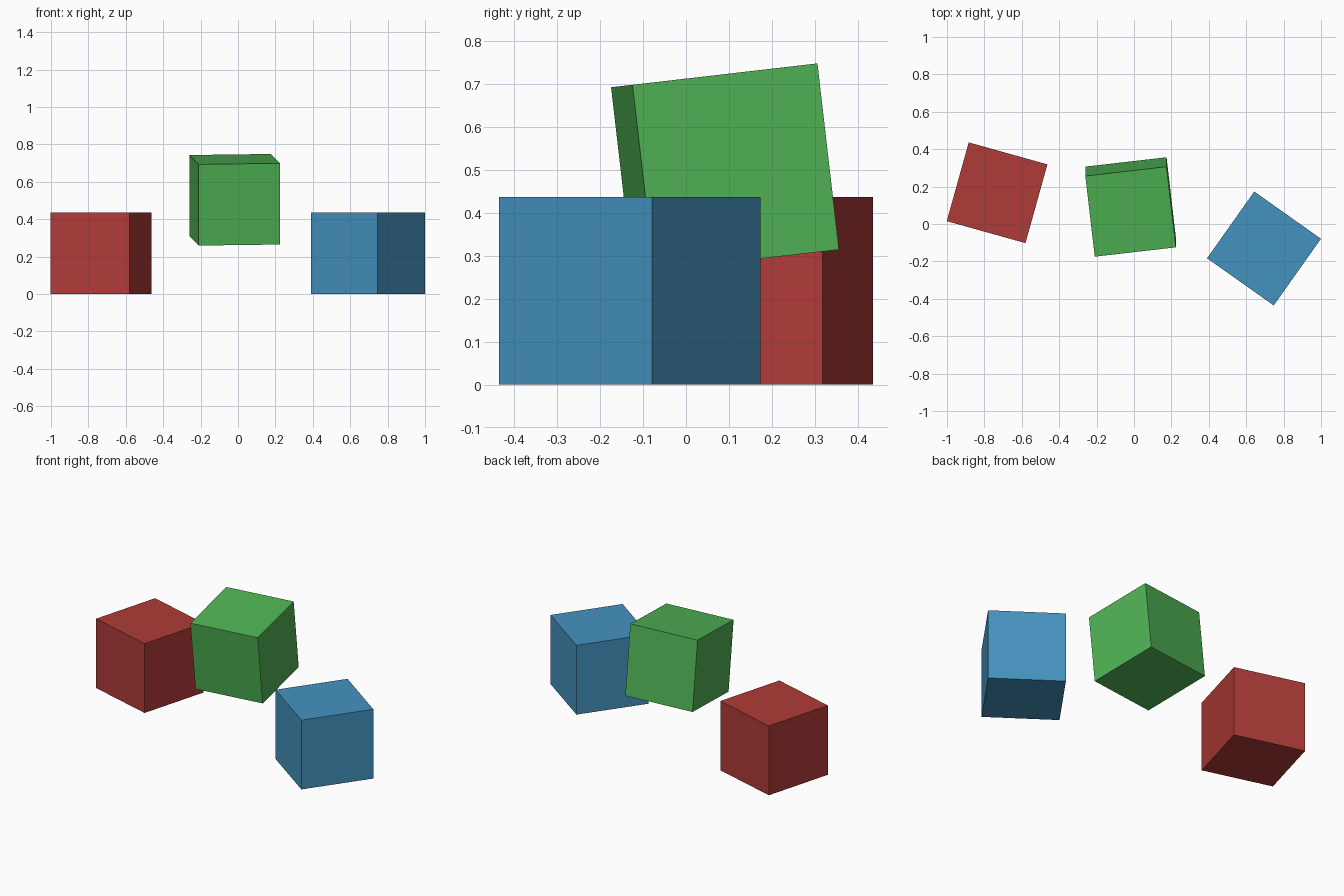
import bpy
from math import radians

if "Cube" in bpy.data.objects:
    bpy.data.objects.remove(bpy.data.objects["Cube"])

SIZE = 0.437


def block(name, location, tilt, turn, color):
    bpy.ops.mesh.primitive_cube_add(size=SIZE, location=location)
    obj = bpy.context.object
    obj.name = name
    # turn about z first, then tip about x
    obj.rotation_mode = 'ZYX'
    obj.rotation_euler = (radians(tilt), 0, radians(turn))
    mat = bpy.data.materials.new(name + "_paint")
    mat.diffuse_color = (*color, 1)
    mat.use_nodes = True
    mat.node_tree.nodes["Principled BSDF"].inputs["Base Color"].default_value = mat.diffuse_color
    obj.data.materials.append(mat)
    return obj


# Two blocks resting on the floor
block("red_block", (-0.732, 0.167, SIZE / 2), 0, -15.6, (0.43, 0.045, 0.04))
block("blue_block", (0.695, -0.131, SIZE / 2), 0, -35.3, (0.06, 0.29, 0.53))

# Tilted block floating between them
block("green_block", (-0.018, 0.091, 0.504), 6.6, 6.6, (0.08, 0.45, 0.09))
